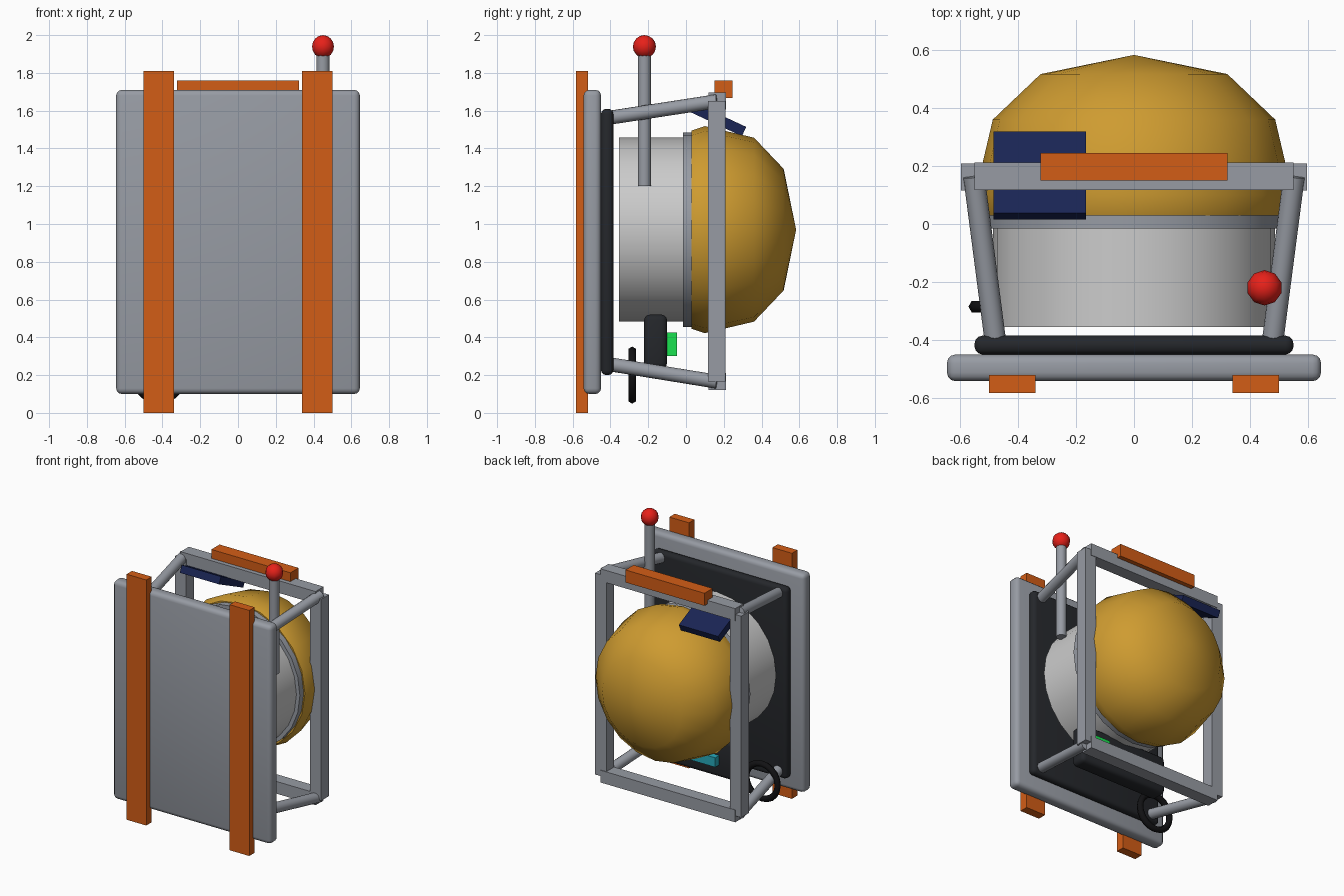
import bpy, bmesh, math
from mathutils import Vector, Matrix

if "Cube" in bpy.data.objects:
    bpy.data.objects.remove(bpy.data.objects["Cube"])

def mat(name, r, g, b):
    m = bpy.data.materials.new(name)
    m.diffuse_color = (r, g, b, 1)
    m.use_nodes = True
    m.node_tree.nodes["Principled BSDF"].inputs["Base Color"].default_value = m.diffuse_color
    return m

STEEL = mat("steel", 0.31, 0.33, 0.37)
PALE = mat("pale_grey", 0.58, 0.58, 0.58)
DARK = mat("charcoal", 0.018, 0.02, 0.024)
BLACK = mat("black", 0.006, 0.006, 0.007)
ORANGE = mat("orange", 0.65, 0.11, 0.008)
GOLD = mat("gold", 0.62, 0.33, 0.03)
RED = mat("red", 0.8, 0.015, 0.01)
NAVY = mat("navy", 0.01, 0.018, 0.09)
GREEN = mat("green", 0.01, 0.75, 0.08)
TEAL = mat("teal", 0.02, 0.4, 0.5)

def finish(name, bm, material, smooth=None):
    bmesh.ops.recalc_face_normals(bm, faces=bm.faces)
    me = bpy.data.meshes.new(name)
    bm.to_mesh(me)
    bm.free()
    me.materials.append(material)
    ob = bpy.data.objects.new(name, me)
    bpy.context.collection.objects.link(ob)
    if smooth:
        me.shade_smooth()
        me.set_sharp_from_angle(angle=math.radians(smooth))
    return ob

def box(name, x, y, z, material, bevel=0):
    """Box from (min, max) ranges, with optional rounded edges."""
    bm = bmesh.new()
    bmesh.ops.create_cube(bm, size=1)
    for v in bm.verts:
        v.co = [(r[0] + r[1]) / 2 + c * (r[1] - r[0]) for r, c in zip((x, y, z), v.co)]
    if bevel:
        bmesh.ops.bevel(bm, geom=bm.edges[:], offset=bevel, segments=3,
                        profile=0.5, affect='EDGES')
    return finish(name, bm, material, 35 if bevel else None)

def rod(name, a, b, radius, material, sides=16):
    a, b = Vector(a), Vector(b)
    d = b - a
    m = Matrix.Translation((a + b) / 2) @ d.to_track_quat('Z', 'Y').to_matrix().to_4x4()
    bm = bmesh.new()
    bmesh.ops.create_cone(bm, cap_ends=True, segments=sides, radius1=radius,
                          radius2=radius, depth=d.length, matrix=m)
    return finish(name, bm, material, 35)

def lathe(name, profile, zc, sides, material, smooth):
    """Spin (radius, y) points around the y axis at height zc."""
    bm = bmesh.new()
    vs = [bm.verts.new((r, y, zc)) for r, y in profile]
    es = [bm.edges.new(p) for p in zip(vs, vs[1:])]
    bmesh.ops.spin(bm, geom=vs + es, cent=(0, 0, zc), axis=(0, 1, 0),
                   angle=math.tau, steps=sides, use_merge=True)
    bmesh.ops.remove_doubles(bm, verts=bm.verts, dist=1e-4)
    return finish(name, bm, material, smooth)

# Front plate and dark pad behind it
box("front_plate", (-.645, .645), (-.542, -.45), (.10, 1.71), STEEL, .03)
box("back_pad", (-.55, .55), (-.45, -.385), (.20, 1.61), DARK, .028)

# Drum, collar and domed cap, all along y
ZC = .97
lathe("drum", [(0, -.355), (.487, -.355), (.487, .0), (0, .0)], ZC, 24, PALE, 35)
lathe("collar", [(0, -.015), (.515, -.015), (.515, .045), (0, .045)], ZC, 24, STEEL, 35)
lathe("dome", [(0, .03), (.525, .03), (.548, .10), (.487, .36), (.322, .517), (0, .583)],
      ZC, 20, GOLD, 37)

# Rear square-tube frame: bars stop at the corner centres
for z, n in ((.165, "bottom"), (1.65, "top")):
    box(f"frame_{n}_bar", (-.55, .55), (.118, .212), (z - .045, z + .045), STEEL)

for s, n in ((-1, "left"), (1, "right")):
    box(f"frame_{n}_post", (s * .55 - .046, s * .55 + .046), (.116, .208), (.165, 1.65), STEEL)
    # Struts between pad and frame
    rod(f"{n}_upper_strut", (s * .48, -.39, 1.565), (s * .552, .165, 1.65), .037, STEEL)
    rod(f"{n}_lower_strut", (s * .48, -.39, .255), (s * .552, .165, .165), .037, STEEL)
    # Front straps
    box(f"{n}_strap", (s * .42 - .08, s * .42 + .08), (-.583, -.52), (0, 1.81), ORANGE)

# Top handle
box("top_handle", (-.322, .322), (.15, .245), (1.668, 1.76), ORANGE)

# Antenna with ball
rod("antenna", (.45, -.22, 1.2), (.45, -.22, 1.93), .035, STEEL, 12)
bm = bmesh.new()
bmesh.ops.create_uvsphere(bm, u_segments=10, v_segments=8, radius=.061,
                          matrix=Matrix.Translation((.45, -.22, 1.939)))
finish("antenna_ball", bm, RED, 60)

# Tilted blue panel
panel = box("tilted_panel", (-.16, .16), (-.155, .155), (-.027, .027), NAVY)
panel.location = (-.325, .167, 1.555)
panel.rotation_euler.x = math.radians(-25)

# Control box under the drum with two blocks on its rear face
box("control_box", (-.36, .36), (-.222, -.10), (.235, .52), DARK, .03)
box("green_block", (.17, .32), (-.11, -.048), (.30, .425), GREEN)
box("teal_block", (-.20, .10), (-.11, -.055), (.33, .40), TEAL)

# Hanging ring
bpy.ops.mesh.primitive_torus_add(major_radius=.128, minor_radius=.023, major_segments=20,
                                 minor_segments=6, location=(-.42, -.285, .2),
                                 rotation=(math.pi / 2, 0, 0))
ring = bpy.context.object
ring.name = "hanging_ring"
ring.data.materials.append(BLACK)
ring.data.shade_smooth()
